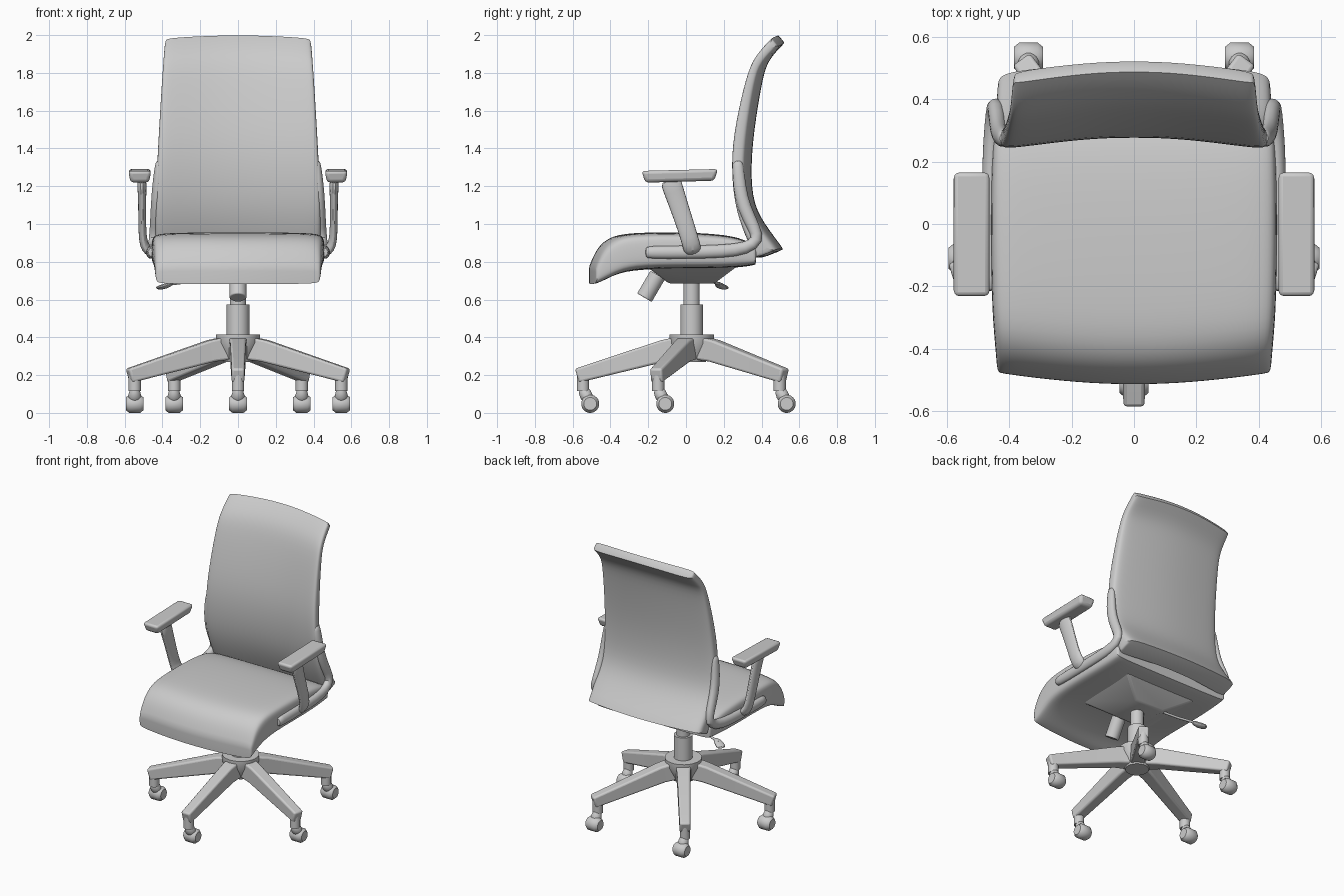
import bpy, bmesh, math
from mathutils import Vector, Matrix

if "Cube" in bpy.data.objects:
    bpy.data.objects.remove(bpy.data.objects["Cube"], do_unlink=True)

grey = bpy.data.materials.new("plain_grey")
grey.use_nodes = True
grey.diffuse_color = (0.6, 0.6, 0.6, 1)
grey.node_tree.nodes["Principled BSDF"].inputs["Base Color"].default_value = (0.6, 0.6, 0.6, 1)


def finish(name, bm, subsurf=0, bevel=0, mirror=False, angle=40):
    bmesh.ops.recalc_face_normals(bm, faces=bm.faces)
    mesh = bpy.data.meshes.new(name)
    bm.to_mesh(mesh)
    bm.free()
    mesh.materials.append(grey)
    obj = bpy.data.objects.new(name, mesh)
    bpy.context.collection.objects.link(obj)
    bpy.context.view_layer.objects.active = obj
    for other in bpy.context.selected_objects:
        other.select_set(False)
    obj.select_set(True)
    bpy.ops.object.shade_smooth_by_angle(angle=math.radians(angle))
    if bevel:
        mod = obj.modifiers.new("bevel", "BEVEL")
        mod.width, mod.segments = bevel, 3
    if subsurf:
        mod = obj.modifiers.new("subsurf", "SUBSURF")
        mod.levels = mod.render_levels = subsurf
    if mirror:
        obj.modifiers.new("mirror", "MIRROR")
    return obj


def bridge(bm, rings):
    n = len(rings[0])
    for a, b in zip(rings, rings[1:]):
        for i in range(n):
            bm.faces.new((a[i], a[(i + 1) % n], b[(i + 1) % n], b[i]))


def cushion(name, stations, crease):
    """Loft stations of (face, opposite face) point pairs into a soft slab."""
    bm = bmesh.new()
    rings = []
    for pairs in stations:
        loop = [p for p, q in pairs] + [q for p, q in reversed(pairs)]
        rings.append([bm.verts.new(p) for p in loop])
    bridge(bm, rings)
    m = len(stations[0])
    for ring in (rings[0], rings[-1]):
        for i in range(m - 1):
            bm.faces.new((ring[i], ring[i + 1], ring[-i - 2], ring[-i - 1]))
    layer = bm.edges.layers.float.new("crease_edge")
    for a, b in zip(rings, rings[1:]):
        for i in (0, m - 1, m, 2 * m - 1):
            bm.edges.get((a[i], b[i]))[layer] = crease
    return finish(name, bm, subsurf=2, angle=70)


def tube(name, path, sizes, side, n=12, **kw):
    """Sweep a rounded (n=12) or boxy (n=4) section along a path."""
    bm = bmesh.new()
    path = [Vector(p) for p in path]
    side = Vector(side)
    rings = []
    for i, p in enumerate(path):
        t = (path[min(i + 1, len(path) - 1)] - path[max(i - 1, 0)]).normalized()
        s = (side - t * side.dot(t)).normalized()
        u = t.cross(s)
        a, b = sizes[i] if isinstance(sizes, list) else sizes
        k = math.sqrt(2) if n == 4 else 1
        ring = []
        for j in range(n):
            ang = math.tau * (j + 0.5) / n
            ring.append(bm.verts.new(p + s * a * k * math.cos(ang) + u * b * k * math.sin(ang)))
        rings.append(ring)
    bridge(bm, rings)
    bm.faces.new(rings[0])
    bm.faces.new(rings[-1])
    return finish(name, bm, **kw)


def lathe(name, profile, y=0.03, n=32):
    """Upright turned part from (radius, z) pairs."""
    sizes = [(r, r) for r, z in profile]
    return tube(name, [(0, y, z) for r, z in profile], sizes, (1, 0, 0), n)


# Seat: columns of (y, top, bottom) with a drooping front edge
seat_cols = [(-.515, .775, .68), (-.475, .875, .69), (-.40, .94, .73), (-.25, .957, .765),
             (.1, .955, .762), (.3, .93, .77), (.37, .875, .785)]
stations = []
for t, k in [(-1, .55), (-.97, .85), (-.85, .97), (-.4, 1), (0, 1),
             (.4, 1), (.85, .97), (.97, .85), (1, .55)]:
    pairs = []
    for y, top, bot in seat_cols:
        x = t * (.462 - .1 * (y + .02) ** 2)
        mid, half = (top + bot) / 2, (top - bot) / 2 * k
        yy = y + .04 * t * t * (y < -.3)
        pairs.append(((x, yy, mid + half), (x, yy, mid - half)))
    stations.append(pairs)
cushion("seat", stations, .6)

# Backrest: columns of (front y, front z, back y, back z) from bottom to top
back_cols = [(.405, .82, .52, .865), (.345, .94, .44, .97), (.29, 1.1, .355, 1.1),
             (.272, 1.32, .345, 1.3), (.293, 1.52, .362, 1.5), (.355, 1.79, .405, 1.76),
             (.40, 1.91, .435, 1.87), (.49, 2.002, .525, 1.96)]
stations = []
for t, k in [(-1, .5), (-.975, .95), (-.85, 1.1), (-.4, 1), (0, 1),
             (.4, 1), (.85, 1.1), (.975, .95), (1, .5)]:
    pairs = []
    for yf, zf, yb, zb in back_cols:
        f, b = Vector((0, yf, zf)), Vector((0, yb, zb))
        mid, half = (f + b) / 2, (f - b) / 2 * k
        z = mid.z
        width = .44 - .05 * max(0, (z - 1) / .95) ** 1.3
        shift = Vector((t * width, -.04 * t * t, -.02 * t * t * (z > 1.8)))
        pairs.append((mid + half + shift, mid - half + shift))
    stations.append(pairs)
cushion("backrest", stations, .75)

# Side brackets joining seat, arms and backrest
tube("side_bracket",
     [(.46, -.215, .85), (.46, -.2, .85), (.46, 0, .85), (.46, .2, .855), (.452, .32, .87),
      (.445, .385, .915), (.44, .36, .98), (.435, .305, 1.09), (.428, .282, 1.2),
      (.418, .275, 1.32), (.417, .275, 1.335)],
     [(.018, .026)] + [(.028, .036)] * 8 + [(.022, .03), (.014, .018)],
     (1, 0, 0), subsurf=1, mirror=True)

# Arm posts, curving inward at the foot
tube("arm_post",
     [(.51, -.085, 1.24), (.508, -.07, 1.19), (.507, -.015, 1.03), (.506, .02, .92),
      (.49, .033, .87), (.455, .04, .845)],
     [(.03, .062), (.023, .055), (.021, .05), (.022, .048), (.027, .05), (.025, .045)],
     (1, 0, 0), subsurf=1, mirror=True)

# Arm pads, narrower underneath
bm = bmesh.new()
bmesh.ops.create_cube(bm, size=1)
for v in bm.verts:
    k = 1 if v.co.z > 0 else .8
    tilt = .01 * v.co.y
    v.co = Vector((.52 + v.co.x * .122 * k, -.033 + v.co.y * .405 * (.5 + k / 2),
                   1.255 + v.co.z * .062 + tilt))
finish("arm_pad", bm, bevel=.018, mirror=True)

# Tilt mechanism below the seat
bm = bmesh.new()
bmesh.ops.create_cube(bm, size=1)
for v in bm.verts:
    low = v.co.z < 0
    v.co = Vector((v.co.x * (.22 if low else .56), .03 + v.co.y * (.24 if low else .48),
                   .685 if low else .775))
finish("tilt_mechanism", bm, bevel=.012)
tube("tension_knob", [(0, -.22, .61), (0, -.15, .73)], (.045, .045), (1, 0, 0), 24, bevel=.006)

# Height lever with paddle on the right
tube("lever_rod", [(-.08, .1, .715), (-.25, .14, .695), (-.38, .185, .68)], (.008, .008), (0, 0, 1))
tube("lever_paddle", [(-.34, .165, .69), (-.385, .18, .67), (-.43, .215, .66)],
     [(.01, .015), (.016, .035), (.01, .03)], (0, 0, 1), subsurf=1)

# Gas column and hub
lathe("lower_column", [(.06, .40), (.06, .575)])
lathe("upper_column", [(.043, .57), (.043, .70)])
lathe("hub", [(.075, .27), (.095, .32), (.118, .37), (.118, .415)])

# Five legs with casters
hub = Vector((0, .03, 0))
for i in range(5):
    ang = math.tau * i / 5 - math.pi / 2
    d = Vector((math.cos(ang), math.sin(ang), 0))
    across = Vector((-d.y, d.x, 0))
    up = Vector((0, 0, 1))
    tube(f"leg_{i + 1}", [hub + d * .05 + up * .345, hub + d * .15 + up * .328,
                          hub + d * .607 + up * .197],
         [(.05, .062), (.042, .058), (.034, .038)], across, 4, bevel=.012)
    tip = hub + d * .575
    tube(f"caster_neck_{i + 1}", [tip + up * .2, tip + up * .115], (.033, .033), d, 16)
    wheel = tip + Vector((0, .038, .048))
    tube(f"caster_hood_{i + 1}", [tip + up * .135, tip + Vector((0, .012, .095)),
                                  wheel + up * .01],
         [(.024, .03), (.036, .036), (.042, .034)], (1, 0, 0), subsurf=1)
    tube(f"caster_wheel_{i + 1}", [wheel + Vector((x, 0, 0)) for x in (-.047, -.03, .03, .047)],
         [(.034, .034), (.048, .048), (.048, .048), (.034, .034)], (0, 0, 1), 20)
